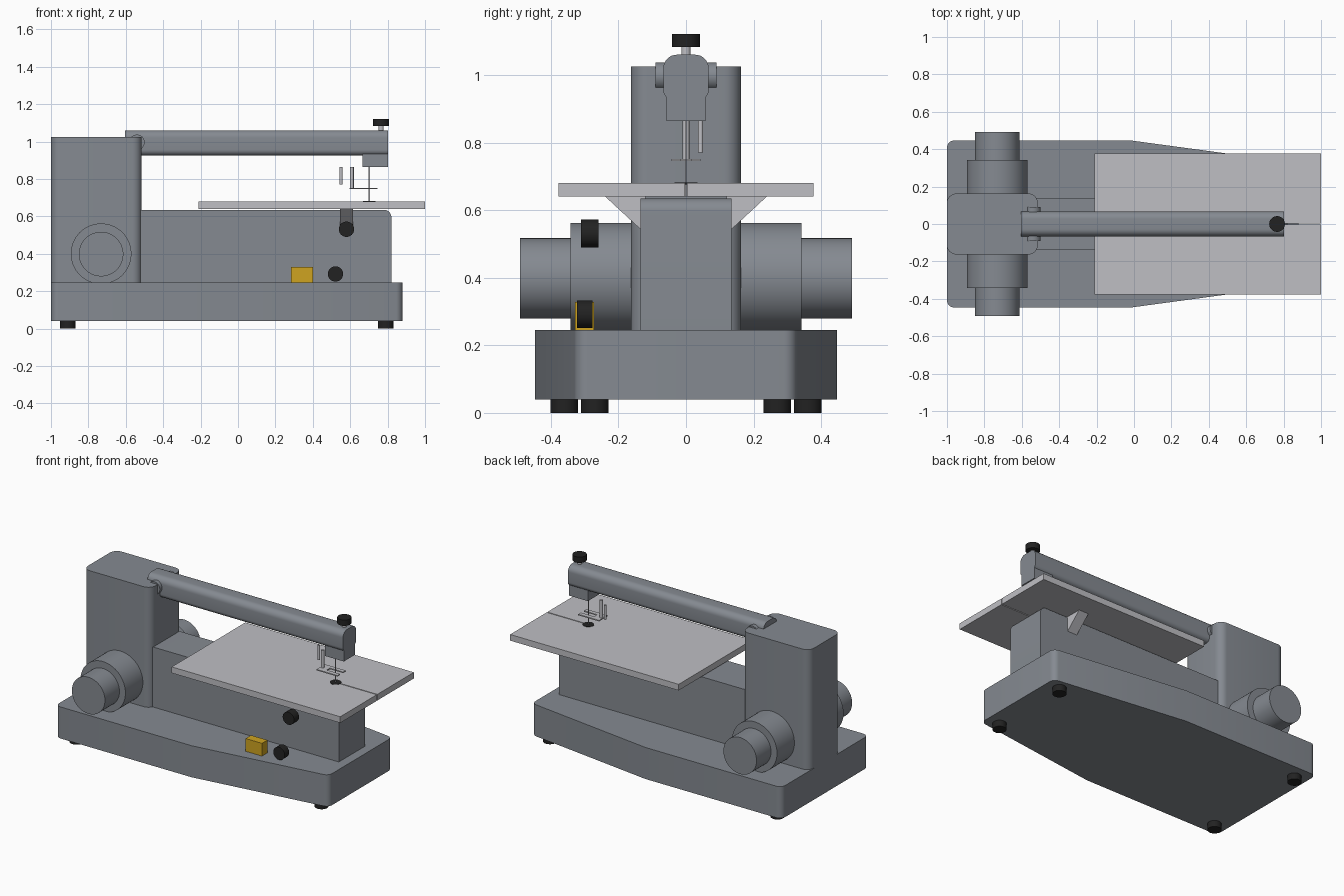
import bpy, bmesh, math
from mathutils import Matrix, Vector

if "Cube" in bpy.data.objects:
    bpy.data.objects.remove(bpy.data.objects["Cube"])


def material(name, rgb):
    m = bpy.data.materials.new(name)
    m.diffuse_color = (*rgb, 1)
    m.use_nodes = True
    m.node_tree.nodes["Principled BSDF"].inputs["Base Color"].default_value = m.diffuse_color
    return m


GREY = material("machine grey", (0.235, 0.255, 0.285))
STEEL = material("light metal", (0.52, 0.52, 0.55))
BLACK = material("black rubber", (0.016, 0.016, 0.016))
YELLOW = material("switch yellow", (0.62, 0.37, 0.015))


def finish(name, bm, mat, smooth=True):
    bmesh.ops.recalc_face_normals(bm, faces=bm.faces)
    me = bpy.data.meshes.new(name)
    bm.to_mesh(me)
    bm.free()
    me.materials.append(mat)
    ob = bpy.data.objects.new(name, me)
    bpy.context.collection.objects.link(ob)
    if smooth:
        bpy.ops.object.select_all(action='DESELECT')
        ob.select_set(True)
        bpy.context.view_layer.objects.active = ob
        bpy.ops.object.shade_smooth_by_angle(angle=math.radians(30))
    return ob


def rounded(points, seg=8):
    """Round the corners of an outline; each point is (u, v, radius)."""
    out = []
    for i, (u, v, r) in enumerate(points):
        p = Vector((u, v))
        if r == 0:
            out.append(p)
            continue
        a = (Vector(points[i - 1][:2]) - p).normalized()
        b = (Vector(points[(i + 1) % len(points)][:2]) - p).normalized()
        half = a.angle(b) / 2
        c = p + (a + b).normalized() * r / math.sin(half)
        t = r / math.tan(half)
        s, e = p + a * t - c, p + b * t - c
        turn = s.angle_signed(e)  # clockwise positive
        for k in range(seg + 1):
            out.append(c + Matrix.Rotation(-turn * k / seg, 2) @ s)
    return out


def prism(name, points, lo, hi, axis, mat):
    """Extrude an outline along an axis: z uses (x,y), y uses (x,z), x uses (y,z)."""
    place = {'z': lambda p, h: (p[0], p[1], h),
             'y': lambda p, h: (p[0], h, p[1]),
             'x': lambda p, h: (h, p[0], p[1])}[axis]
    pts = rounded(points)
    bm = bmesh.new()
    a = [bm.verts.new(place(p, lo)) for p in pts]
    b = [bm.verts.new(place(p, hi)) for p in pts]
    bm.faces.new(a)
    bm.faces.new(b)
    for i in range(len(pts)):
        j = (i + 1) % len(pts)
        bm.faces.new((a[i], a[j], b[j], b[i]))
    return finish(name, bm, mat)


def box(name, x, y, z, mat):
    return prism(name, [(x[0], y[0], 0), (x[1], y[0], 0), (x[1], y[1], 0), (x[0], y[1], 0)],
                 z[0], z[1], 'z', mat)


def cylinder(name, centre, r, depth, axis, mat, seg=48):
    bm = bmesh.new()
    rot = Matrix.Rotation(math.pi / 2, 4, 'X') if axis == 'y' else Matrix()
    bmesh.ops.create_cone(bm, cap_ends=True, segments=seg, radius1=r, radius2=r, depth=depth,
                          matrix=Matrix.Translation(centre) @ rot)
    return finish(name, bm, mat)


# Base slab, tapering toward the working end, on four feet
prism("base", [(-1, -0.447, 0.04), (-0.02, -0.447, 0), (0.88, -0.325, 0.04),
               (0.88, 0.325, 0.04), (-0.02, 0.447, 0), (-1, 0.447, 0.04)], 0.04, 0.245, 'z', GREY)
for s in (-1, 1):
    cylinder("rear_foot", (-0.91, 0.36 * s, 0.02), 0.041, 0.04, 'z', BLACK, 32)
    cylinder("front_foot", (0.79, 0.27 * s, 0.02), 0.041, 0.04, 'z', BLACK, 32)

# Column and lower body
prism("column", [(-1, -0.163, 0.05), (-0.515, -0.163, 0.05), (-0.515, 0.163, 0.05),
                 (-1, 0.163, 0.05)], 0.245, 1.025, 'z', GREY)
prism("lower_body", [(-0.6, 0.245, 0), (0.82, 0.245, 0), (0.82, 0.635, 0.04),
                     (-0.6, 0.635, 0)], -0.135, 0.135, 'y', GREY)

# Motor housing through the column
cylinder("motor_housing", (-0.732, 0, 0.4), 0.162, 0.684, 'y', GREY, 64)
cylinder("motor_caps", (-0.732, 0, 0.398), 0.119, 0.982, 'y', GREY, 64)

# Upper arm, head and pivot
prism("upper_arm", [(-0.067, 0.925, 0.03), (0.067, 0.925, 0.03), (0.067, 1.06, 0.04),
                    (-0.067, 1.06, 0.04)], -0.605, 0.802, 'x', GREY)
box("arm_head", (0.665, 0.802), (-0.058, 0.058), (0.864, 0.95), GREY)
cylinder("arm_pivot", (-0.54, 0, 0.996), 0.041, 0.18, 'y', GREY)

# Tension knob
cylinder("tension_stem", (0.765, 0, 1.072), 0.014, 0.05, 'z', STEEL, 24)
cylinder("tension_knob", (0.765, 0, 1.102), 0.042, 0.038, 'z', BLACK)

# Slotted table, blade insert and support brackets
prism("table", [(-0.212, -0.378, 0), (1, -0.378, 0), (1, -0.003, 0), (0.7, -0.003, 0),
                (0.7, 0.003, 0), (1, 0.003, 0), (1, 0.378, 0), (-0.212, 0.378, 0)],
      0.64, 0.68, 'z', STEEL)
cylinder("blade_insert", (0.702, 0, 0.679), 0.034, 0.006, 'z', BLACK, 32)
for s in (-1, 1):
    prism("table_bracket", [(0.12 * s, 0.53, 0), (0.24 * s, 0.641, 0), (0.12 * s, 0.641, 0)],
          0.545, 0.615, 'x', STEEL)

# Blade and hold-down foot
box("blade", (0.699, 0.705), (-0.001, 0.001), (0.64, 0.87), STEEL)
prism("hold_down_foot", [(0.595, -0.043, 0), (0.745, -0.043, 0), (0.745, -0.016, 0),
                         (0.65, -0.016, 0), (0.65, 0.016, 0), (0.745, 0.016, 0),
                         (0.745, 0.043, 0), (0.595, 0.043, 0)], 0.745, 0.752, 'z', STEEL)
cylinder("foot_rod", (0.609, 0, 0.807), 0.01, 0.116, 'z', STEEL, 24)
cylinder("blower_tube", (0.551, 0.043, 0.818), 0.008, 0.094, 'z', STEEL, 24)

# Controls on the front side
cylinder("table_lock_knob", (0.58, -0.285, 0.531), 0.041, 0.052, 'y', BLACK, 32)
cylinder("speed_knob", (0.521, -0.3, 0.292), 0.041, 0.046, 'y', BLACK, 32)
box("power_switch", (0.284, 0.402), (-0.328, -0.272), (0.245, 0.328), YELLOW)
